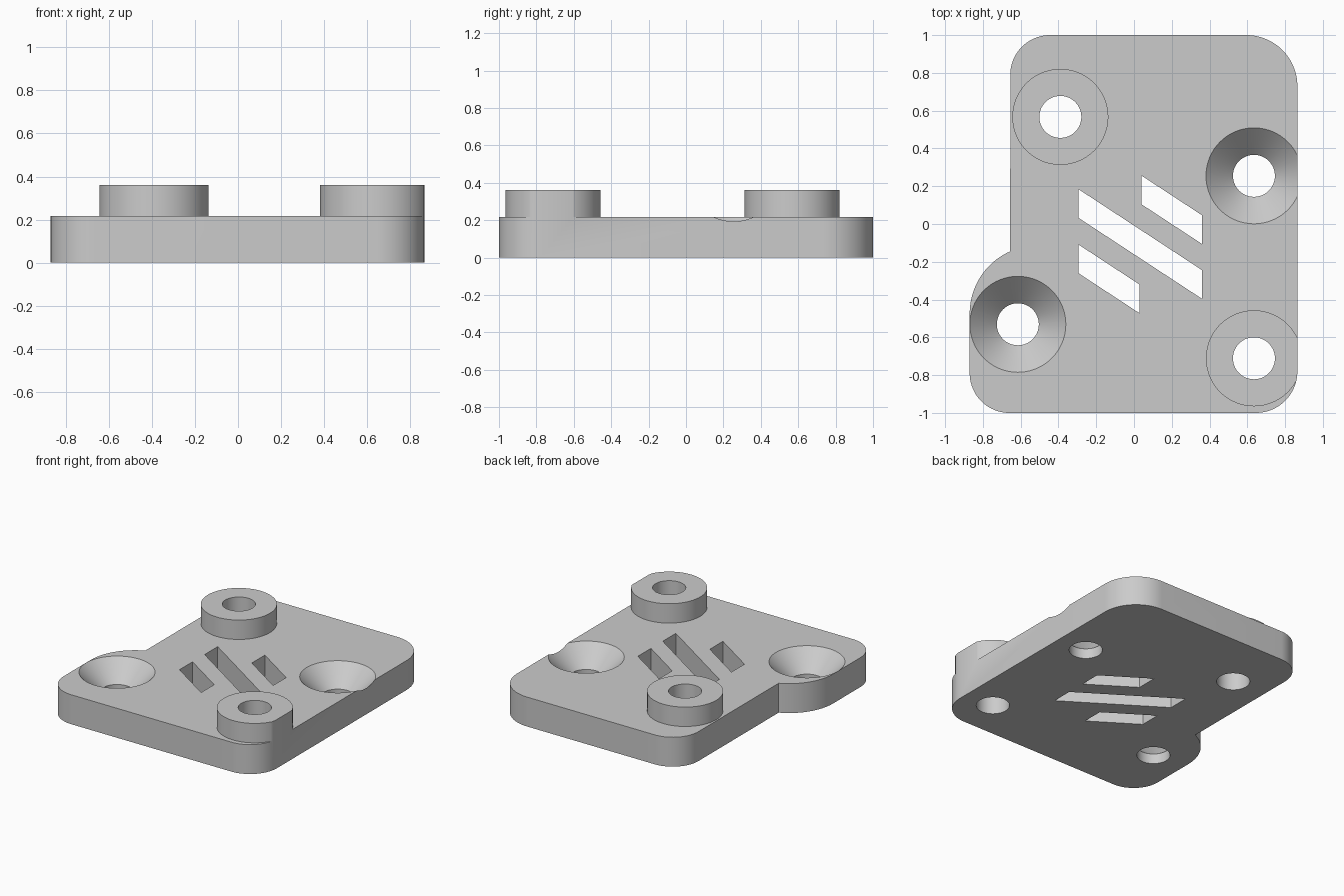
import bpy, bmesh, math
from math import cos, sin, radians, tau

if "Cube" in bpy.data.objects:
    bpy.data.objects.remove(bpy.data.objects["Cube"])

PLATE_TOP, BOSS_TOP = 0.217, 0.36
RIGHT, LEFT, STEP = 0.865, -0.87, -0.655
HOLE_R, RIM_R = 0.111, 0.254

grey = bpy.data.materials.new("light grey")
grey.use_nodes = True
colour = (0.6, 0.6, 0.6, 1)
grey.diffuse_color = colour
grey.node_tree.nodes["Principled BSDF"].inputs["Base Color"].default_value = colour


def add_object(name, bm):
    bmesh.ops.recalc_face_normals(bm, faces=bm.faces)
    mesh = bpy.data.meshes.new(name)
    bm.to_mesh(mesh)
    bm.free()
    mesh.materials.append(grey)
    obj = bpy.data.objects.new(name, mesh)
    bpy.context.collection.objects.link(obj)
    return obj


def prism(name, outline, z0, z1):
    bm = bmesh.new()
    face = bm.faces.new([bm.verts.new((x, y, z0)) for x, y in outline])
    grown = bmesh.ops.extrude_face_region(bm, geom=[face])["geom"]
    top = [v for v in grown if isinstance(v, bmesh.types.BMVert)]
    bmesh.ops.translate(bm, verts=top, vec=(0, 0, z1 - z0))
    return add_object(name, bm)


def lathe(name, centre, profile, n=96):
    bm = bmesh.new()
    rings = [[bm.verts.new((centre[0] + r * cos(tau * i / n),
                            centre[1] + r * sin(tau * i / n), z))
              for i in range(n)] for r, z in profile]
    for a, b in zip(rings, rings[1:]):
        for i in range(n):
            j = (i + 1) % n
            bm.faces.new((a[i], a[j], b[j], b[i]))
    bm.faces.new(rings[0])
    bm.faces.new(rings[-1])
    return add_object(name, bm)


def arc(cx, cy, r, start, end, n=20):
    angles = [radians(start + (end - start) * i / n) for i in range(n + 1)]
    return [(cx + r * cos(a), cy + r * sin(a)) for a in angles]


def cut(target, cutter):
    mod = target.modifiers.new("cut", "BOOLEAN")
    mod.operation, mod.solver, mod.object = "DIFFERENCE", "EXACT", cutter
    bpy.ops.object.select_all(action="DESELECT")
    bpy.context.view_layer.objects.active = target
    target.select_set(True)
    bpy.ops.object.modifier_apply(modifier=mod.name)
    bpy.data.objects.remove(cutter)


# Rounded outline with the bulging lobe on the lower left
outline = (arc(RIGHT - 0.22, -0.78, 0.22, -90, 0)
           + arc(RIGHT - 0.27, 0.73, 0.27, 0, 90)
           + arc(STEP + 0.21, 0.79, 0.21, 90, 180)
           + arc(LEFT + 0.36, -0.474, 0.36, 113.8, 180)
           + arc(LEFT + 0.21, -0.79, 0.21, 180, 270))
body = prism("mounting_plate", outline, 0, BOSS_TOP)

# Raised bosses are what remains when the upper layer is cut away
bosses = [(-0.39, 0.567), (0.635, -0.711)]
waste = prism("upper_waste", [(-2, -2), (2, -2), (2, 2), (-2, 2)], PLATE_TOP, 1)
for centre in bosses:
    cut(waste, lathe("boss_core", centre, [(RIM_R, 0), (RIM_R, 2)]))
cut(body, waste)

# Straight holes through the bosses
for centre in bosses:
    cut(body, lathe("boss_hole", centre, [(HOLE_R, -1), (HOLE_R, 1)]))

# Countersunk holes
for centre in [(0.635, 0.255), (-0.615, -0.531)]:
    cut(body, lathe("countersink", centre,
                    [(HOLE_R, -1), (HOLE_R, PLATE_TOP - 0.143),
                     (RIM_R, PLATE_TOP), (RIM_R, 1)]))

# Slanted vent slots: left x, right x, upper left y
for x0, x1, y in [(0.04, 0.36, 0.256), (-0.295, 0.36, 0.185), (-0.295, 0.03, -0.108)]:
    drop = (x1 - x0) * 0.655
    cut(body, prism("slot", [(x0, y), (x0, y - 0.152),
                             (x1, y - drop - 0.152), (x1, y - drop)], -1, 1))

bpy.ops.object.select_all(action="DESELECT")
body.select_set(True)
bpy.context.view_layer.objects.active = body
bpy.ops.object.shade_smooth_by_angle(angle=radians(30))
